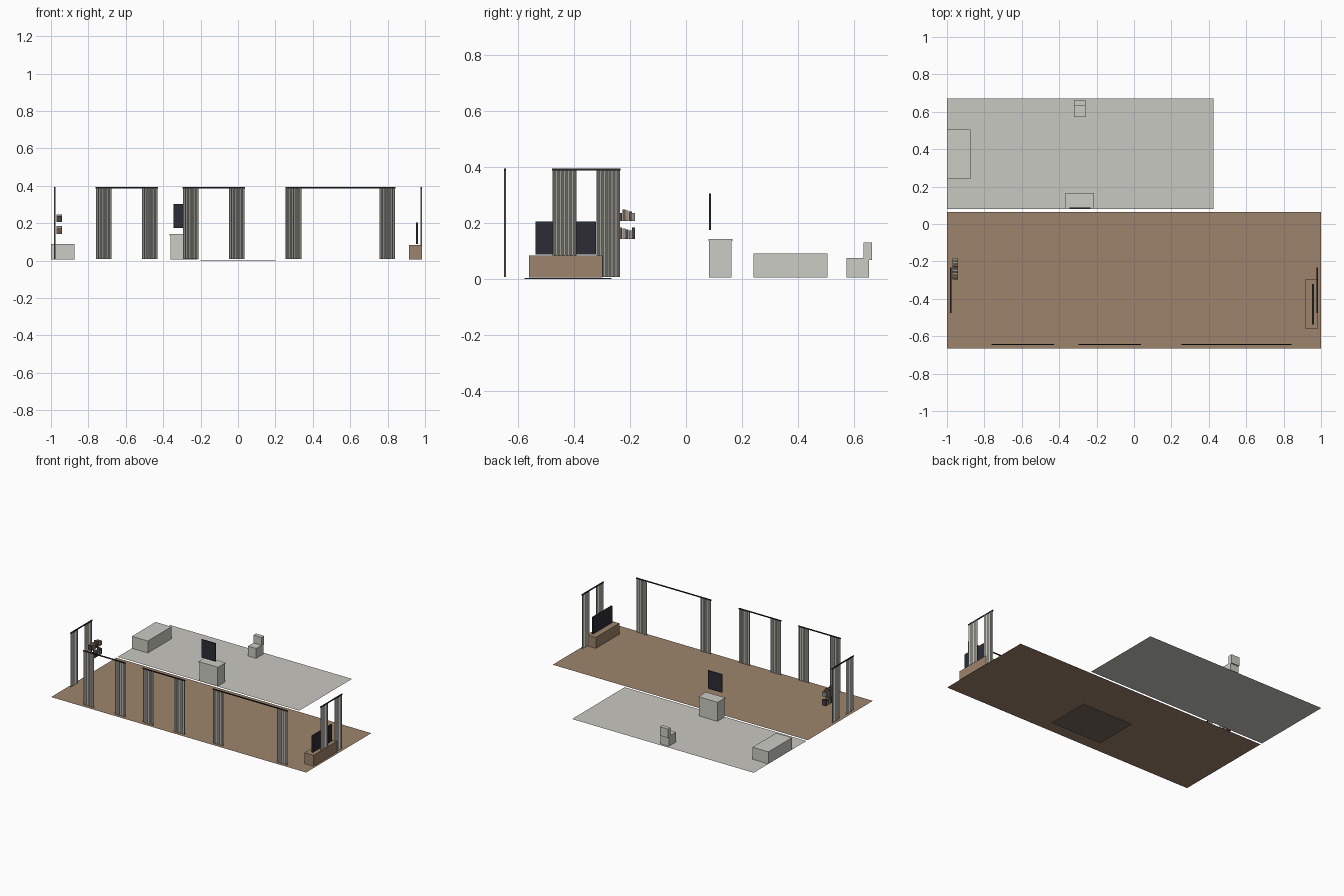
import bpy, math

cube = bpy.data.objects.get("Cube")
if cube:
    bpy.data.objects.remove(cube, do_unlink=True)


def material(name, rgb):
    """Flat material from 0-255 display values."""
    lin = [((c / 255 + 0.055) / 1.055) ** 2.4 for c in rgb] + [1]
    m = bpy.data.materials.new(name)
    m.use_nodes = True
    m.diffuse_color = lin
    node = next(n for n in m.node_tree.nodes if n.type == 'BSDF_PRINCIPLED')
    node.inputs["Base Color"].default_value = lin
    return m


WOOD = material("wood", (157, 132, 108))
TILE = material("pale_tile", (201, 200, 193))
CERAMIC = material("ceramic", (203, 204, 196))
FABRIC = material("curtain_fabric", (190, 188, 179))
METAL = material("dark_metal", (40, 40, 43))
SCREEN = material("dark_glass", (44, 45, 54))
RUG = material("rug", (120, 104, 94))
BOOKS = [material("brown_book", (112, 88, 70)),
         material("grey_book", (150, 147, 142)),
         material("dark_book", (72, 66, 64))]


def add_mesh(name, verts, faces, mat):
    mesh = bpy.data.meshes.new(name)
    mesh.from_pydata(verts, [], faces)
    mesh.materials.append(mat)
    ob = bpy.data.objects.new(name, mesh)
    bpy.context.collection.objects.link(ob)
    return ob


def plane(name, x, y, z, mat):
    verts = [(x[0], y[0], z), (x[1], y[0], z), (x[1], y[1], z), (x[0], y[1], z)]
    return add_mesh(name, verts, [(0, 1, 2, 3)], mat)


def box(name, x, y, z, mat):
    verts = [(a, b, c) for a in x for b in y for c in z]
    faces = [(0, 1, 3, 2), (4, 6, 7, 5), (0, 4, 5, 1),
             (2, 3, 7, 6), (0, 2, 6, 4), (1, 5, 7, 3)]
    return add_mesh(name, verts, faces, mat)


FLOOR = 0.005
CURTAIN_WIDTH, FOLDS, STEPS = 0.084, 6, 8


def curtain_panel(name, start, offset, along_x):
    """Pleated sheet hanging along x or y."""
    verts, n = [], FOLDS * STEPS
    for i in range(n + 1):
        u = start + CURTAIN_WIDTH * i / n
        v = offset + 0.004 * math.sin(2 * math.pi * i / STEPS)
        x, y = (u, v) if along_x else (v, u)
        verts += [(x, y, 0.008), (x, y, 0.388)]
    faces = [(2 * i, 2 * i + 2, 2 * i + 3, 2 * i + 1) for i in range(n)]
    add_mesh(name, verts, faces, FABRIC)


def curtain_set(name, a, b, offset, along_x=True):
    """A rod with one gathered panel at each end."""
    curtain_panel(name + "_curtain_a", a, offset, along_x)
    curtain_panel(name + "_curtain_b", b - CURTAIN_WIDTH, offset, along_x)
    span, thick = (a - 0.002, b + 0.002), (offset - 0.003, offset + 0.003)
    x, y = (span, thick) if along_x else (thick, span)
    box(name + "_rod", x, y, (0.387, 0.394), METAL)


# Floors and the rug
plane("wood_floor", (-1, 1), (-0.665, 0.065), FLOOR, WOOD)
plane("tile_floor", (-1, 0.425), (0.08, 0.67), FLOOR, TILE)
box("rug", (-0.2, 0.2), (-0.575, -0.265), (0, 0.004), RUG)

# Curtains along the front and at both ends
curtain_set("front_right", -0.76, -0.43, -0.645)
curtain_set("front_middle", -0.295, 0.035, -0.645)
curtain_set("front_left", 0.255, 0.84, -0.645)
for side, x in (("right_end", -0.98), ("left_end", 0.98)):
    curtain_set(side, -0.475, -0.235, x, along_x=False)

# Media bench and television
box("media_bench", (0.915, 0.985), (-0.56, -0.297), (FLOOR, 0.083), WOOD)
box("television", (0.952, 0.963), (-0.536, -0.32), (0.088, 0.205), SCREEN)

# Two rows of books
COUNT, START, PITCH = 10, -0.297, 0.0117
for row, base in enumerate((0.143, 0.207)):
    for i in range(COUNT):
        y = START + i * PITCH
        height = 0.029 + 0.004 * ((i * 3 + row) % 4)
        kind = (i + 2 * row + i // 4) % 3
        box(f"book_{row}_{i}", (-0.97, -0.94), (y, y + PITCH * 0.92),
            (base, base + height), BOOKS[kind])

# Bath
box("bath", (-1, -0.875), (0.24, 0.505), (FLOOR, 0.09), CERAMIC)

# Washstand and mirror
box("washstand", (-0.36, -0.217), (0.082, 0.163), (FLOOR, 0.135), CERAMIC)
box("washstand_top", (-0.365, -0.213), (0.08, 0.166), (0.135, 0.142), CERAMIC)
box("mirror", (-0.345, -0.233), (0.082, 0.089), (0.175, 0.304), SCREEN)

# Toilet
box("toilet_bowl", (-0.322, -0.258), (0.572, 0.653), (FLOOR, 0.075), CERAMIC)
box("toilet_tank", (-0.322, -0.258), (0.633, 0.662), (0.067, 0.13), CERAMIC)
